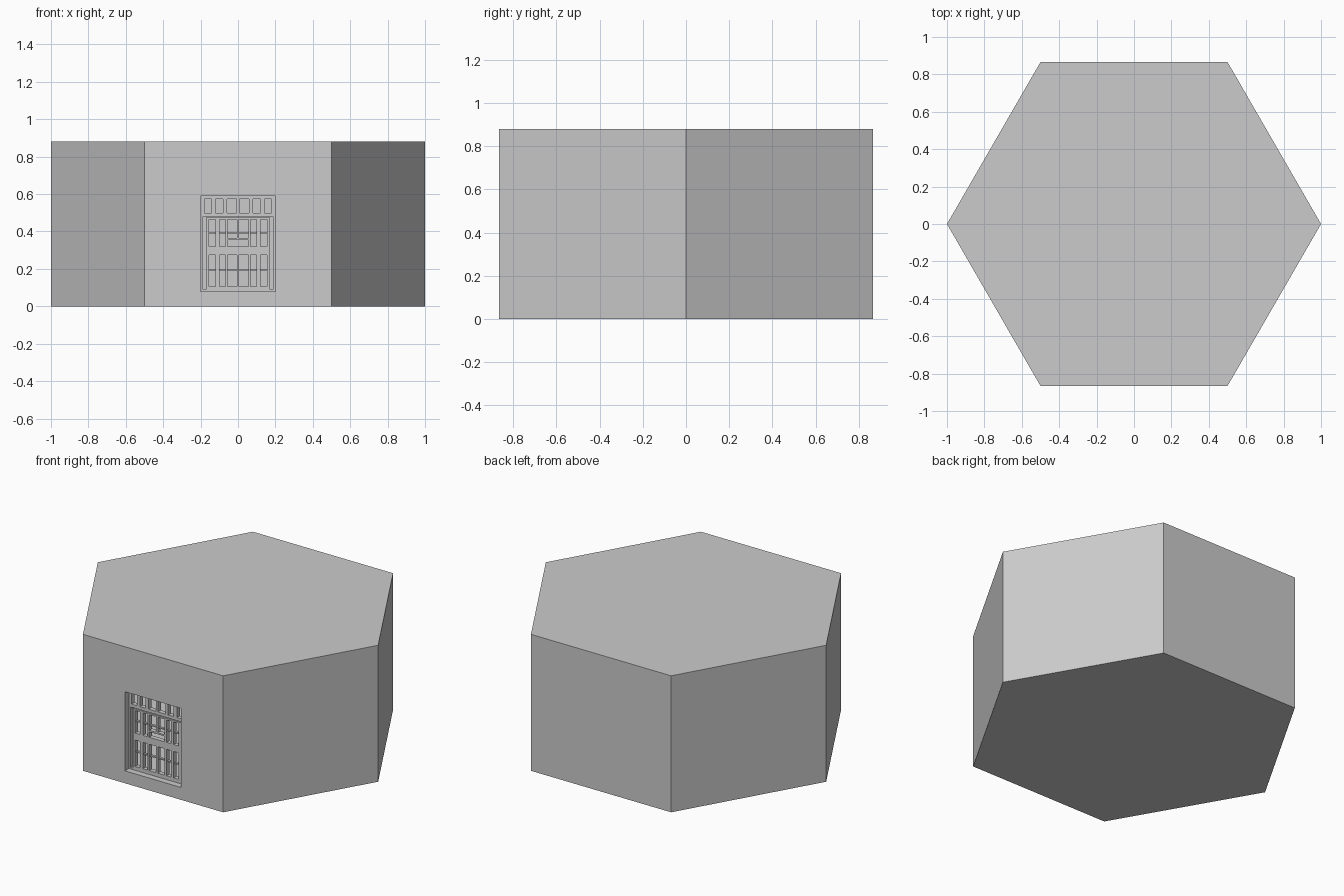
import bpy, bmesh, math

if "Cube" in bpy.data.objects:
    bpy.data.objects.remove(bpy.data.objects["Cube"])

H = 0.88                      # building height
FY = -math.sqrt(3) / 2        # front wall plane
OX, Z0, Z1 = 0.2, 0.08, 0.59  # door opening
REVEAL = 0.07                 # depth of the opening's jambs


def finish(name, bm):
    me = bpy.data.meshes.new(name)
    bm.to_mesh(me)
    bm.free()
    ob = bpy.data.objects.new(name, me)
    bpy.context.collection.objects.link(ob)
    return ob


def poly(bm, *pts):
    bm.faces.new([bm.verts.new(p) for p in pts])


def box(bm, x0, x1, z0, z1, y0, y1):
    v = [bm.verts.new((x, y, z)) for x in (x0, x1) for y in (y0, y1) for z in (z0, z1)]
    for f in ((0, 1, 3, 2), (4, 6, 7, 5), (0, 4, 5, 1), (2, 3, 7, 6), (0, 2, 6, 4), (1, 5, 7, 3)):
        bm.faces.new([v[i] for i in f])
    return v


# Hollow hexagonal building with a door opening in the front wall
bm = bmesh.new()
ring = [(math.cos(i * math.pi / 3), math.sin(i * math.pi / 3)) for i in range(6)]
poly(bm, *[(x, y, H) for x, y in ring])
poly(bm, *[(x, y, 0) for x, y in reversed(ring)])
for i in range(6):
    if i == 4:                # front wall is built around the opening
        continue
    a, b = ring[i], ring[(i + 1) % 6]
    poly(bm, (*a, 0), (*b, 0), (*b, H), (*a, H))
outer = [(-.5, 0), (.5, 0), (.5, H), (-.5, H)]
inner = [(-OX, Z0), (OX, Z0), (OX, Z1), (-OX, Z1)]
for i in range(4):
    j = (i + 1) % 4
    at = lambda p, y: (p[0], y, p[1])
    poly(bm, at(outer[i], FY), at(outer[j], FY), at(inner[j], FY), at(inner[i], FY))
    poly(bm, at(inner[i], FY), at(inner[j], FY), at(inner[j], FY + REVEAL), at(inner[i], FY + REVEAL))
bmesh.ops.remove_doubles(bm, verts=bm.verts, dist=1e-5)
finish("hexagonal_building", bm)

# Door grille set back inside the opening
DY0, DY1 = FY + 0.04, FY + REVEAL
bm = bmesh.new()


def bar(x0, x1, z0, z1, y0=DY0, y1=DY1):
    box(bm, x0, x1, z0, z1, y0, y1)


def pair(x0, x1, z0, z1):
    bar(x0, x1, z0, z1)
    bar(-x1, -x0, z0, z1)


# transom over the door
for z0, z1 in ((.575, Z1), (.48, .50), (Z0, .09)):
    bar(-OX, OX, z0, z1)
for x0, x1 in ((.06, .08), (.12, .142), (.18, OX)):
    pair(x0, x1, .50, .575)
bar(-.007, .007, .50, .575)

# side jambs, leaving a narrow slot beside the leaf
pair(.187, OX, .09, .48)

# door leaf: rails, stiles and glazing bars
for z0, z1 in ((.465, .475), (.275, .32), (.09, .105)):
    bar(-.17, .17, z0, z1)
for z0, z1 in ((.105, .275), (.32, .465)):
    for x0, x1 in ((.055, .068), (.10, .12), (.155, .17)):
        pair(x0, x1, z0, z1)
bar(-.006, .006, .105, .275)
bar(-.006, .006, .365, .465)
bar(-.055, .055, .355, .365)          # letter slot top

# thin cross bars
bar(-.155, .155, .192, .200, DY0 + .01, DY1 - .005)
bar(-.155, .155, .390, .398, DY0 + .01, DY1 - .005)
finish("door_grille", bm)
